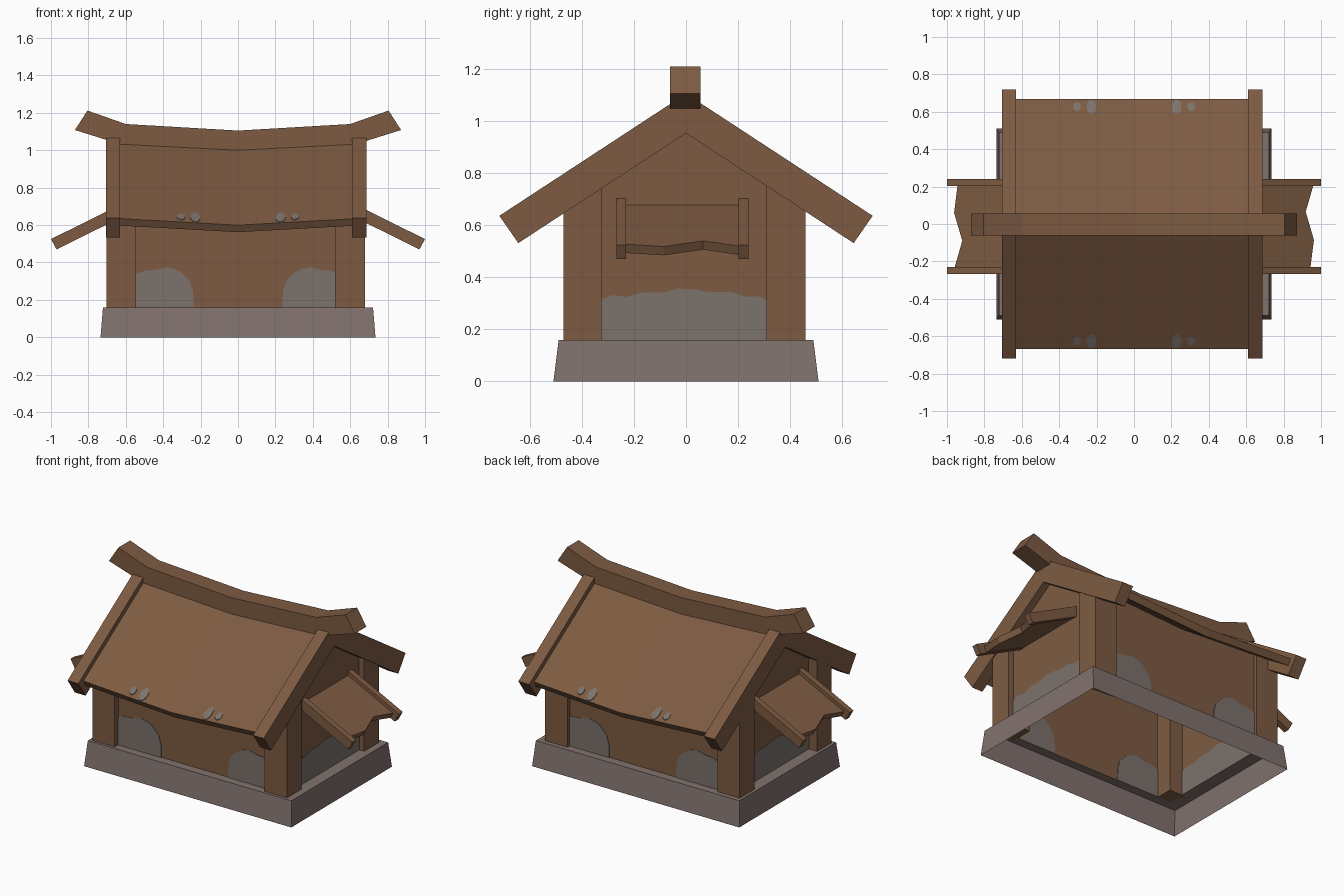
import bpy, math

if "Cube" in bpy.data.objects:
    bpy.data.objects.remove(bpy.data.objects["Cube"])

def material(name, rgb):
    m = bpy.data.materials.new(name)
    m.diffuse_color = (*rgb, 1)
    m.use_nodes = True
    m.node_tree.nodes["Principled BSDF"].inputs["Base Color"].default_value = m.diffuse_color
    return m

WOOD = material("brown_wood", (0.205, 0.105, 0.055))
STONE = material("base_stone", (0.220, 0.168, 0.154))
PATCH = material("grey_patch", (0.198, 0.168, 0.150))
SLOPE = 0.653

def build(name, verts, faces, mat):
    me = bpy.data.meshes.new(name)
    me.from_pydata(verts, [], faces)
    me.materials.append(mat)
    ob = bpy.data.objects.new(name, me)
    bpy.context.collection.objects.link(ob)
    # consistent outward normals
    import bmesh
    bm = bmesh.new()
    bm.from_mesh(me)
    bmesh.ops.recalc_face_normals(bm, faces=bm.faces)
    bm.to_mesh(me)
    bm.free()
    return ob

def prism(name, prof, axis, a, b, mat):
    """Extrude a closed profile along x (prof = y,z), y (prof = x,z)."""
    n = len(prof)
    put = {"x": lambda p, t: (t, p[0], p[1]), "y": lambda p, t: (p[0], t, p[1])}[axis]
    verts = [put(p, t) for t in (a, b) for p in prof]
    faces = [tuple(range(n)), tuple(range(n, 2 * n))]
    faces += [(i, (i + 1) % n, n + (i + 1) % n, n + i) for i in range(n)]
    return build(name, verts, faces, mat)

def rect(x, y, z):
    return [(-x, -y, z), (x, -y, z), (x, y, z), (-x, y, z)]

WX, WY, WZ = 0.64, 0.435, 0.16   # wall half sizes and floor height

# stone base: tapered skirt with a ledge, open underneath
v = rect(0.735, 0.51, 0) + rect(0.722, 0.49, WZ) + rect(WX, WY, WZ)
f = [(k + i, k + (i + 1) % 4, k + 4 + (i + 1) % 4, k + 4 + i) for k in (0, 4) for i in range(4)]
build("stone_base", v, f, STONE)

# walls with pointed gables
v = rect(WX, WY, WZ) + rect(WX, WY, 0.74) + [(-WX, 0, 1.03), (WX, 0, 1.03)]
f = [(0, 1, 5, 4), (2, 3, 7, 6), (1, 2, 6, 9, 5), (3, 0, 4, 8, 7)]
build("walls", v, f, WOOD)

# corner posts, tops cut to the roof slope
for x0, x1 in ((-0.703, -0.545), (0.518, 0.678)):
    for y0, y1 in ((-0.472, -0.325), (0.31, 0.46)):
        top = lambda y: 1.02 - SLOPE * abs(y)
        prism("corner_post", [(y0, WZ), (y1, WZ), (y1, top(y1)), (y0, top(y0))], "x", x0, x1, WOOD)

# bare patches on the walls (thin plates seen from both sides)
front = [(0.237, 0.16), (0.24, 0.24), (0.255, 0.295), (0.30, 0.345), (0.34, 0.365), (0.385, 0.375),
         (0.44, 0.36), (0.50, 0.355), (0.545, 0.34), (0.545, 0.16)]
for sx in (-1, 1):
    for sy in (-1, 1):
        prism("wall_patch", [(sx * x, z) for x, z in front], "y", sy * WY - 0.004, sy * WY + 0.004, PATCH)
side = [(-0.33, 0.16), (-0.33, 0.315), (-0.28, 0.332), (-0.23, 0.325), (-0.17, 0.342), (-0.09, 0.342),
        (-0.03, 0.357), (0.03, 0.355), (0.09, 0.343), (0.17, 0.345), (0.23, 0.325), (0.28, 0.328),
        (0.32, 0.31), (0.32, 0.16)]
for sx in (-1, 1):
    prism("gable_patch", side, "x", sx * WX - 0.004, sx * WX + 0.004, PATCH)

# sagging roof: one folded slab with a dip at the middle
def roof_z(x, y):
    return 1.035 + 0.035 * abs(x) / 0.63 - SLOPE * abs(y)

v, f = [], []
for x in (-0.63, 0, 0.63):
    for y, d in ((-0.667, 0), (0, 0), (0.667, 0), (0.645, 0.052), (0, 0.05), (-0.645, 0.052)):
        v.append((x, y, roof_z(x, y) - d))
for k in (0, 6):
    f += [(k + i, k + (i + 1) % 6, k + 6 + (i + 1) % 6, k + 6 + i) for i in range(6)]
f += [(0, 1, 4, 5), (1, 2, 3, 4), (12, 13, 16, 17), (13, 14, 15, 16)]
build("roof", v, f, WOOD)

# worn spots near the eaves
for sx in (-1, 1):
    for sy in (-1, 1):
        for cx, cy, rx, ry in ((0.228, 0.627, 0.026, 0.039), (0.305, 0.628, 0.021, 0.024)):
            ring = [(sx * cx + rx * math.cos(i * math.pi / 5), sy * (cy + ry * math.sin(i * math.pi / 5)))
                    for i in range(10)]
            n = len(ring)
            v = [(x, y, roof_z(x, y) + h) for h in (-0.002, 0.004) for x, y in ring]
            f = [tuple(range(n)), tuple(range(n, 2 * n))]
            f += [(i, (i + 1) % n, n + (i + 1) % n, n + i) for i in range(n)]
            build("roof_spot", v, f, PATCH)

# gable beams
beam = [(0, 1.107), (0.718, 0.637), (0.645, 0.532), (0, 0.955), (-0.645, 0.532), (-0.718, 0.637)]
for x0, x1 in ((-0.706, -0.63), (0.61, 0.686)):
    prism("gable_beam", beam, "x", x0, x1, WOOD)

# curved ridge beam with upturned ends
v, f = [], []
for top, bot in (((-0.805, 1.212), (-0.872, 1.108)), ((-0.60, 1.14), (-0.63, 1.032)),
                 ((0, 1.105), (0, 1.0)), ((0.60, 1.14), (0.63, 1.032)), ((0.805, 1.212), (0.872, 1.108))):
    v += [(top[0], -0.062, top[1]), (top[0], 0.056, top[1]), (bot[0], 0.056, bot[1]), (bot[0], -0.062, bot[1])]
for k in range(0, 16, 4):
    f += [(k + i, k + (i + 1) % 4, k + 4 + (i + 1) % 4, k + 4 + i) for i in range(4)]
f += [(0, 1, 2, 3), (16, 17, 18, 19)]
build("ridge_beam", v, f, WOOD)

# small side awnings: two rails and a ragged board
rail = [(0.63, 0.708), (1.0, 0.525), (0.97, 0.47), (0.63, 0.638)]
ragged = [(-0.235, 0.943), (-0.085, 0.962), (0.065, 0.918), (0.21, 0.96)]
for s in (-1, 1):
    for y0, y1 in ((-0.268, -0.23), (0.202, 0.241)):
        prism("awning_rail", [(s * x, z) for x, z in rail], "y", y0, y1, WOOD)
    v = []
    for y, x in ragged:
        y = y if s > 0 else -y - 0.025
        zt = lambda q: 0.683 - 0.494 * (q - 0.63)
        v += [(s * 0.63, y, zt(0.63)), (s * x, y, zt(x)),
              (s * (x - 0.017), y, zt(x) - 0.034), (s * 0.63, y, zt(0.63) - 0.042)]
    f = [(0, 1, 2, 3), (12, 13, 14, 15)]
    for k in (0, 4, 8):
        f += [(k + i, k + (i + 1) % 4, k + 4 + (i + 1) % 4, k + 4 + i) for i in range(4)]
    build("awning_board", v, f, WOOD)
